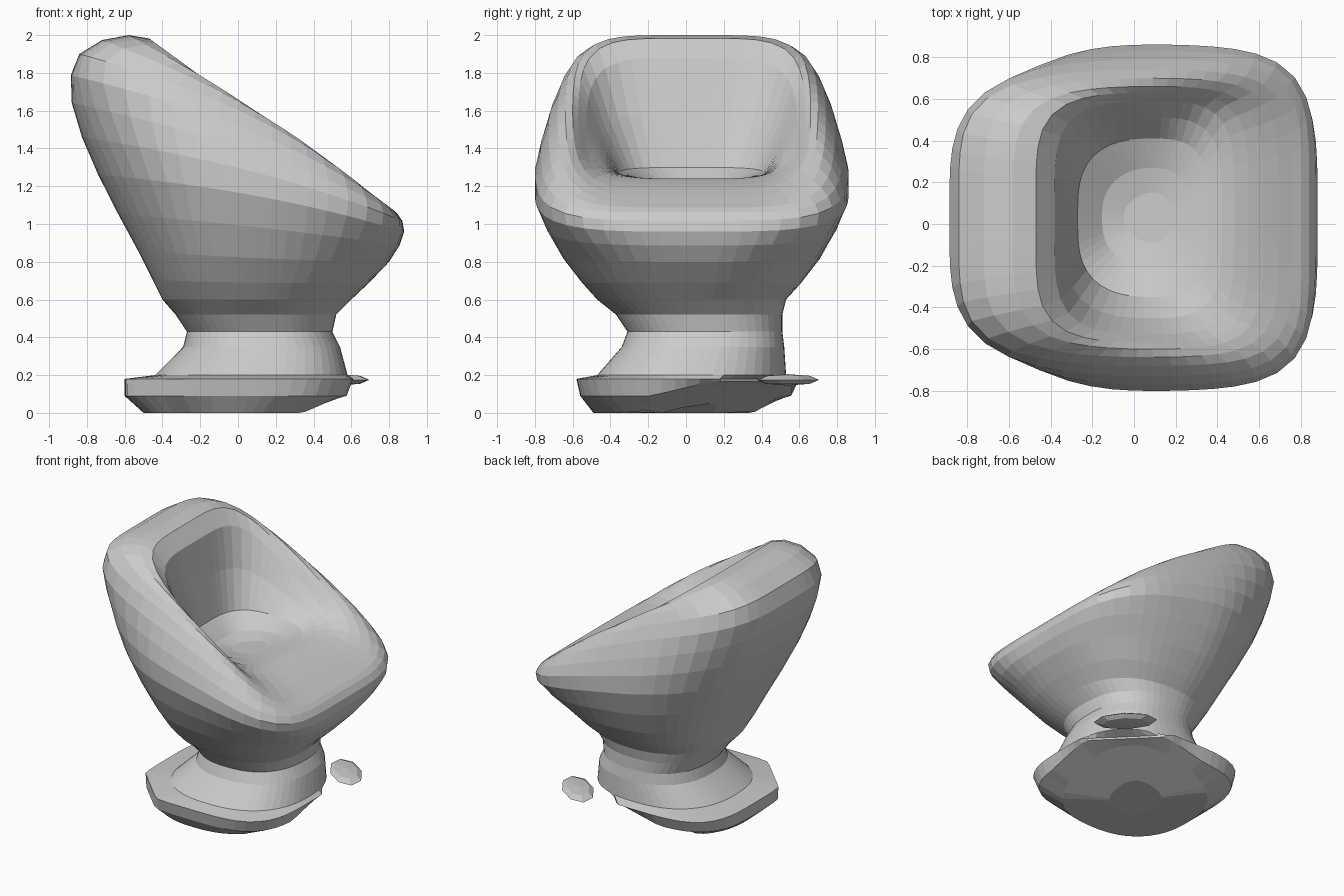
import bpy, bmesh, math

if "Cube" in bpy.data.objects:
    bpy.data.objects.remove(bpy.data.objects["Cube"])

SEG = 56


def level(z, xb, xf, ys, yc, n=2.4):
    """Flat pedestal ring."""
    return (n, n, yc, ys, xf, z, (xf + xb) / 2, z, xb, z)


def tilted(nf, nb, ys, zs, xf, zf, xb, zb):
    """Tilted shell ring: corner squareness front/back, side reach and height, front and back points."""
    return (nf, nb, 0.03, ys, xf, zf, 0.09, zs, xb, zb)


def refine(rows):
    """Add a smooth ring halfway between each pair."""
    out = []
    for i in range(len(rows) - 1):
        p = [rows[max(i - 1, 0)], rows[i], rows[i + 1], rows[min(i + 2, len(rows) - 1)]]
        out += [rows[i], tuple((9 * (b + c) - a - d) / 16 for a, b, c, d in zip(*p))]
    return out + [rows[-1]]


def ring_point(row, t):
    nf, nb, yc, ys, xf, zf, xs, zs, xb, zb = row
    c, s = math.cos(t), math.sin(t)
    n = nf if c > 0 else nb
    r = (abs(c) ** n + abs(s) ** n) ** (-1 / n)
    c, s = c * r, s * r

    def bend(f, m, b):
        return m + (f - b) / 2 * c + ((f + b) / 2 - m) * c * c

    taper = 1 - 0.08 * c * c if zs > 0.7 else 1
    x, y, z = bend(xf, xs, xb), yc + ys * s * taper, bend(zf, zs, zb)
    if z < 0.19:
        # chamfered foot corners, underside rising to the broken one
        d = max(x + y - 0.75, 0) / 2 + min(x + y + 0.86, 0) / 2
        x, y = x - d, y - d
        z = max(z, min(0.23 * (x + y), 0.165))
    return x, y, z


def loft(name, rows):
    bm = bmesh.new()
    loops = [[bm.verts.new(ring_point(row, 2 * math.pi * i / SEG)) for i in range(SEG)] for row in rows]
    for a, b in zip(loops, loops[1:]):
        for i in range(SEG):
            j = (i + 1) % SEG
            bm.faces.new((a[i], a[j], b[j], b[i]))
    # close both ends
    bm.faces.new(loops[0][::-1])
    bm.faces.new(loops[-1])
    me = bpy.data.meshes.new(name)
    bm.to_mesh(me)
    bm.free()
    ob = bpy.data.objects.new(name, me)
    bpy.context.collection.objects.link(ob)
    return ob


# pedestal: rough foot disc with a broken corner, and a waisted neck
pedestal = [
    level(0.00, -0.20, 0.14, 0.18, -0.02),
    level(0.00, -0.50, 0.44, 0.47, -0.02),
    level(0.09, -0.60, 0.58, 0.56, 0.00, 3.4),
    level(0.18, -0.60, 0.61, 0.59, 0.01, 3.6),
    level(0.20, -0.44, 0.58, 0.50, 0.03),
    level(0.35, -0.29, 0.54, 0.43, 0.09),
    level(0.43, -0.27, 0.50, 0.41, 0.10),
    level(0.52, -0.33, 0.52, 0.44, 0.07),
]

# shell: outside of the tub, over the rim, and down into the seat
shell = [
    tilted(2.4, 2.2, 0.50, 0.60, 0.60, 0.60, -0.40, 0.60),
    tilted(3.0, 2.4, 0.68, 0.82, 0.80, 0.80, -0.53, 0.86),
    tilted(4.2, 2.6, 0.83, 1.15, 0.88, 0.96, -0.74, 1.26),
    tilted(5.0, 3.2, 0.80, 1.38, 0.84, 1.06, -0.88, 1.64),
    tilted(5.0, 4.8, 0.71, 1.56, 0.76, 1.11, -0.84, 1.90),
    tilted(5.0, 5.0, 0.63, 1.60, 0.62, 1.18, -0.58, 2.00),
    tilted(4.5, 5.0, 0.56, 1.50, 0.48, 1.23, -0.38, 1.88),
    tilted(3.4, 3.4, 0.38, 1.27, 0.36, 1.24, -0.27, 1.30),
    tilted(2.2, 2.2, 0.12, 1.20, 0.18, 1.21, -0.05, 1.18),
]
loft("chair_body", pedestal + refine(shell))

# thin loose flake at the broken corner of the foot
bpy.ops.mesh.primitive_uv_sphere_add(segments=8, ring_count=4, location=(0.53, 0.54, 0.175),
                                     rotation=(0, 0, -math.pi / 4))
flake = bpy.context.object
flake.name = "foot_flake"
flake.scale = (0.22, 0.11, 0.03)
